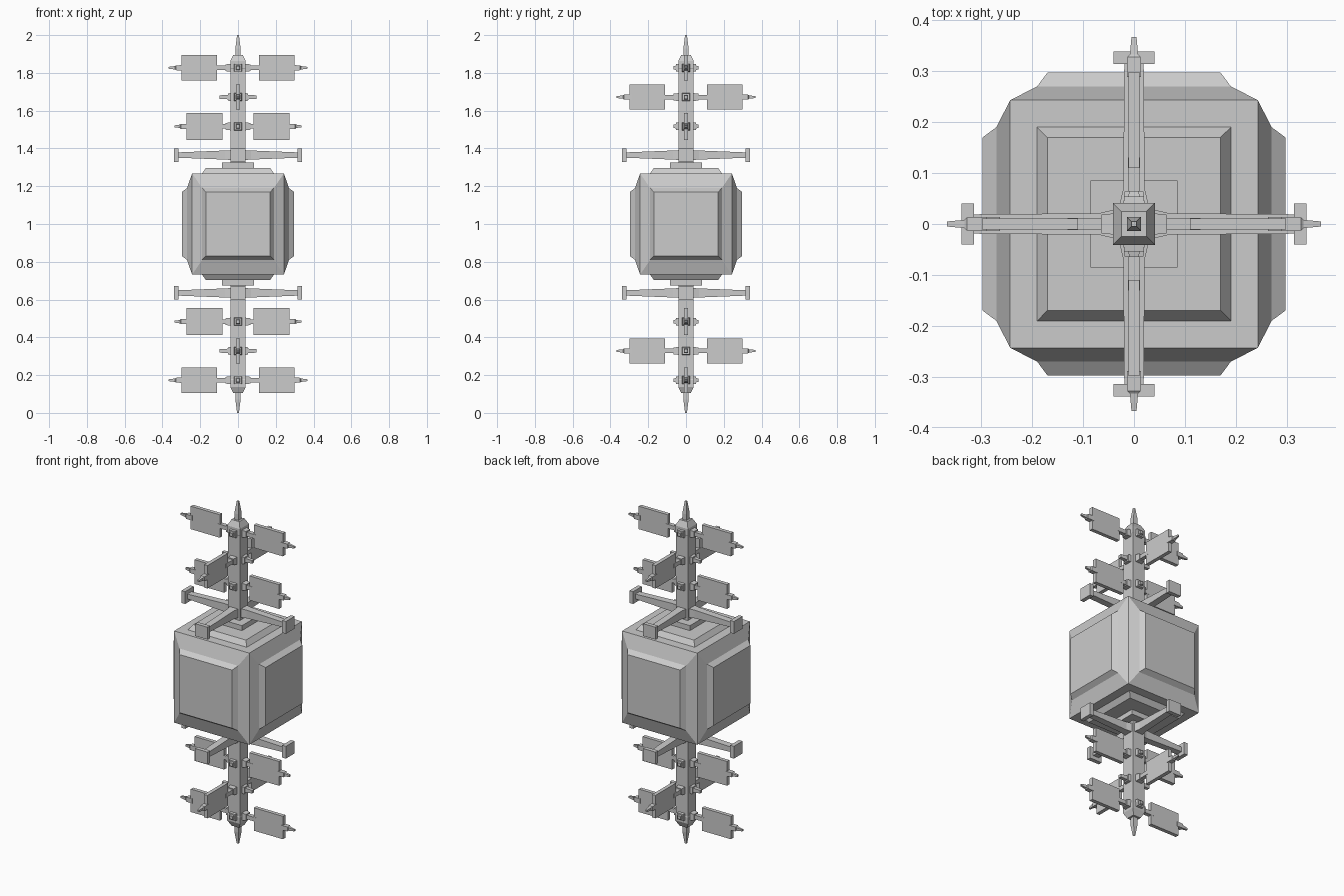
import bpy, bmesh
from mathutils import Vector

if "Cube" in bpy.data.objects:
    bpy.data.objects.remove(bpy.data.objects["Cube"])

X, Y, Z = Vector((1, 0, 0)), Vector((0, 1, 0)), Vector((0, 0, 1))
CENTRE = Vector((0, 0, 1))


def loft(name, axis, stations, z=1.0):
    """Stack rectangular sections (distance, half width, half height) outward along axis."""
    upright = abs(axis.z) > 0.5
    w, h = (X, Y) if upright else (Vector((-axis.y, axis.x, 0)), Z)
    base = Vector((0, 0, z))
    bm = bmesh.new()
    rings = []
    for d, a, b in stations:
        rings.append([bm.verts.new(base + axis * d + w * (a * i) + h * (b * j))
                      for i, j in ((-1, -1), (1, -1), (1, 1), (-1, 1))])
    bm.faces.new(rings[0])
    bm.faces.new(rings[-1])
    for r, s in zip(rings, rings[1:]):
        for k in range(4):
            n = (k + 1) % 4
            bm.faces.new((r[k], r[n], s[n], s[k]))
    bmesh.ops.recalc_face_normals(bm, faces=bm.faces)
    mesh = bpy.data.meshes.new(name)
    bm.to_mesh(mesh)
    bm.free()
    ob = bpy.data.objects.new(name, mesh)
    bpy.context.collection.objects.link(ob)
    return ob


# Central cube with stepped, bevelled panels on the four sides
loft("core", Z, [(-0.268, 0.243, 0.243), (0.268, 0.243, 0.243)])
for d in (X, -X, Y, -Y):
    loft("side_panel", d, [(0.243, 0.243, 0.268), (0.27, 0.19, 0.19), (0.297, 0.17, 0.17)])

for s in (1, -1):
    up = Z * s
    # Top and bottom panel with mounting plate
    loft("end_panel", up, [(0.268, 0.19, 0.19), (0.297, 0.17, 0.17)])
    loft("mast_plate", up, [(0.29, 0.085, 0.085), (0.326, 0.085, 0.085)])
    # Mast with bevelled cap and spike
    loft("mast", up, [(0.32, 0.039, 0.039), (0.82, 0.039, 0.039), (0.825, 0.041, 0.041),
                      (0.862, 0.041, 0.041), (0.895, 0.025, 0.025)])
    loft("mast_spike", up, [(0.89, 0.014, 0.014), (0.93, 0.014, 0.014), (1.0, 0.005, 0.005)])

    # Four antenna arms with end plates, next to the cube
    za = 1 + s * 0.365
    for d in (X, -X, Y, -Y):
        loft("antenna_arm", d, [(0.03, 0.03, 0.026), (0.07, 0.021, 0.024),
                                (0.32, 0.019, 0.014)], za)
        loft("antenna_end_plate", d, [(0.314, 0.04, 0.036), (0.338, 0.04, 0.036)], za)

    # Paddle levels: offset from centre, arm axis, paddle start and end, half height, tip, stub reach
    for off, ax, p0, p1, hh, tip, stub in ((0.517, X, 0.082, 0.273, 0.071, 0.336, 0.065),
                                           (0.672, Y, 0.110, 0.298, 0.067, 0.367, 0.098),
                                           (0.827, X, 0.110, 0.298, 0.067, 0.367, 0.065)):
        zl = 1 + s * off
        side = Y if ax == X else X
        for m in (1, -1):
            d = ax * m
            loft("paddle_socket", d, [(0.03, 0.022, 0.022), (0.065, 0.018, 0.018)], zl)
            loft("paddle_rod", d, [(0.05, 0.012, 0.012), (p0 + 0.02, 0.012, 0.012)], zl)
            loft("paddle", d, [(p0, 0.011, hh), (p1, 0.011, hh)], zl)
            loft("paddle_tip", d, [(p1 - 0.01, 0.014, 0.014), (p1 + 0.03, 0.013, 0.013),
                                   (p1 + 0.035, 0.008, 0.009), (tip, 0.005, 0.005)], zl)
            # Short stubs across the paddle axis
            e = side * m
            loft("stub_socket", e, [(0.03, 0.022, 0.022), (0.054, 0.019, 0.019)], zl)
            loft("stub_pin", e, [(0.05, 0.012, 0.012), (stub, 0.009, 0.009)], zl)
